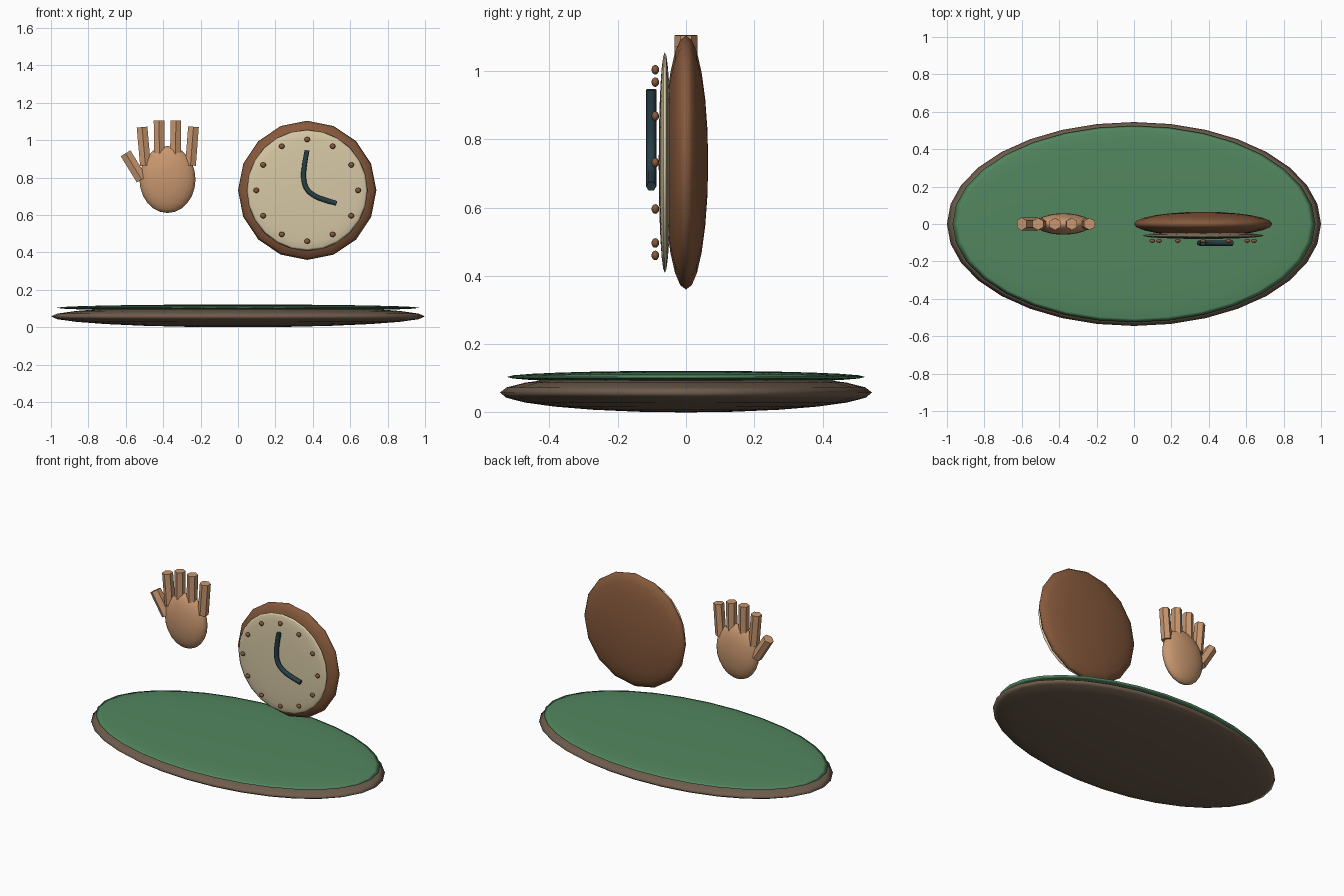
import bpy
import math
from mathutils import Vector

if "Cube" in bpy.data.objects:
    bpy.data.objects.remove(bpy.data.objects["Cube"])


def material(name, rgb):
    m = bpy.data.materials.new(name)
    m.diffuse_color = (*rgb, 1)
    m.use_nodes = True
    m.node_tree.nodes["Principled BSDF"].inputs["Base Color"].default_value = m.diffuse_color
    return m


BASE = material("dark_wood", (0.16, 0.11, 0.075))
GREEN = material("green", (0.085, 0.24, 0.115))
WOOD = material("wood", (0.24, 0.10, 0.045))
CREAM = material("cream", (0.68, 0.58, 0.38))
SKIN = material("skin", (0.58, 0.31, 0.16))
DARK = material("dark_metal", (0.02, 0.05, 0.06))


def ellipsoid(name, centre, radii, mat, segments=32, rings=12, facing=False):
    """Scaled sphere; facing=True puts the poles along y."""
    bpy.ops.mesh.primitive_uv_sphere_add(segments=segments, ring_count=rings, radius=1)
    o = bpy.context.object
    if facing:
        o.rotation_euler.x = math.pi / 2
        bpy.ops.object.transform_apply(location=False, rotation=True, scale=False)
    o.name = name
    o.location = centre
    o.scale = radii
    bpy.ops.object.transform_apply(location=False, rotation=False, scale=True)
    bpy.ops.object.shade_smooth()
    o.data.materials.append(mat)
    return o


def finger(name, bottom, top, radius):
    """Six-sided rod between two (x, z) points in the y = 0 plane."""
    a, b = Vector((bottom[0], 0, bottom[1])), Vector((top[0], 0, top[1]))
    d = b - a
    bpy.ops.mesh.primitive_cylinder_add(vertices=6, radius=radius, depth=d.length,
                                        location=(a + b) / 2,
                                        rotation=(0, math.atan2(d.x, d.z), 0))
    o = bpy.context.object
    o.name = name
    bpy.ops.object.shade_smooth_by_angle(angle=math.radians(30))
    o.data.materials.append(SKIN)


# Oval base with a green top pad
ellipsoid("base", (0, 0, 0.058), (1, 0.545, 0.058), BASE)
ellipsoid("green_top", (0, 0, 0.104), (0.97, 0.525, 0.018), GREEN)

# Open hand
ellipsoid("palm", (-0.377, 0, 0.79), (0.15, 0.057, 0.179), SKIN, 24, 12)
finger("thumb", (-0.515, 0.79), (-0.601, 0.93), 0.035)
finger("index_finger", (-0.495, 0.865), (-0.513, 1.07), 0.033)
finger("middle_finger", (-0.42, 0.88), (-0.422, 1.105), 0.033)
finger("ring_finger", (-0.335, 0.88), (-0.332, 1.105), 0.033)
finger("little_finger", (-0.254, 0.865), (-0.238, 1.072), 0.033)

# Clock body and face
CX, CZ = 0.37, 0.732
ellipsoid("clock_body", (CX, 0, CZ), (0.37, 0.065, 0.372), WOOD, 16, 12, True)
ellipsoid("clock_face", (CX, -0.062, CZ), (0.323, 0.018, 0.323), CREAM, 24, 12, True)

# Hour dots
for i in range(12):
    a = math.radians(30 * i)
    ellipsoid(f"hour_dot_{i + 1}",
              (CX + 0.272 * math.sin(a), -0.09, CZ + 0.272 * math.cos(a)),
              (0.015, 0.011, 0.014), WOOD, 12, 8)

# Bent clock hands, one swept tube
path = [(0.369, 0.946), (0.356, 0.87), (0.351, 0.80), (0.366, 0.743),
        (0.404, 0.706), (0.463, 0.681), (0.527, 0.662)]
curve = bpy.data.curves.new("clock_hands", "CURVE")
curve.dimensions = "3D"
curve.bevel_depth = 0.015
curve.bevel_resolution = 1
curve.resolution_u = 4
curve.use_fill_caps = True
spline = curve.splines.new("BEZIER")
spline.bezier_points.add(len(path) - 1)
for p, (x, z) in zip(spline.bezier_points, path):
    p.co = (x, -0.102, z)
    p.handle_left_type = p.handle_right_type = "AUTO"
curve.materials.append(DARK)
hands = bpy.data.objects.new("clock_hands", curve)
bpy.context.collection.objects.link(hands)
